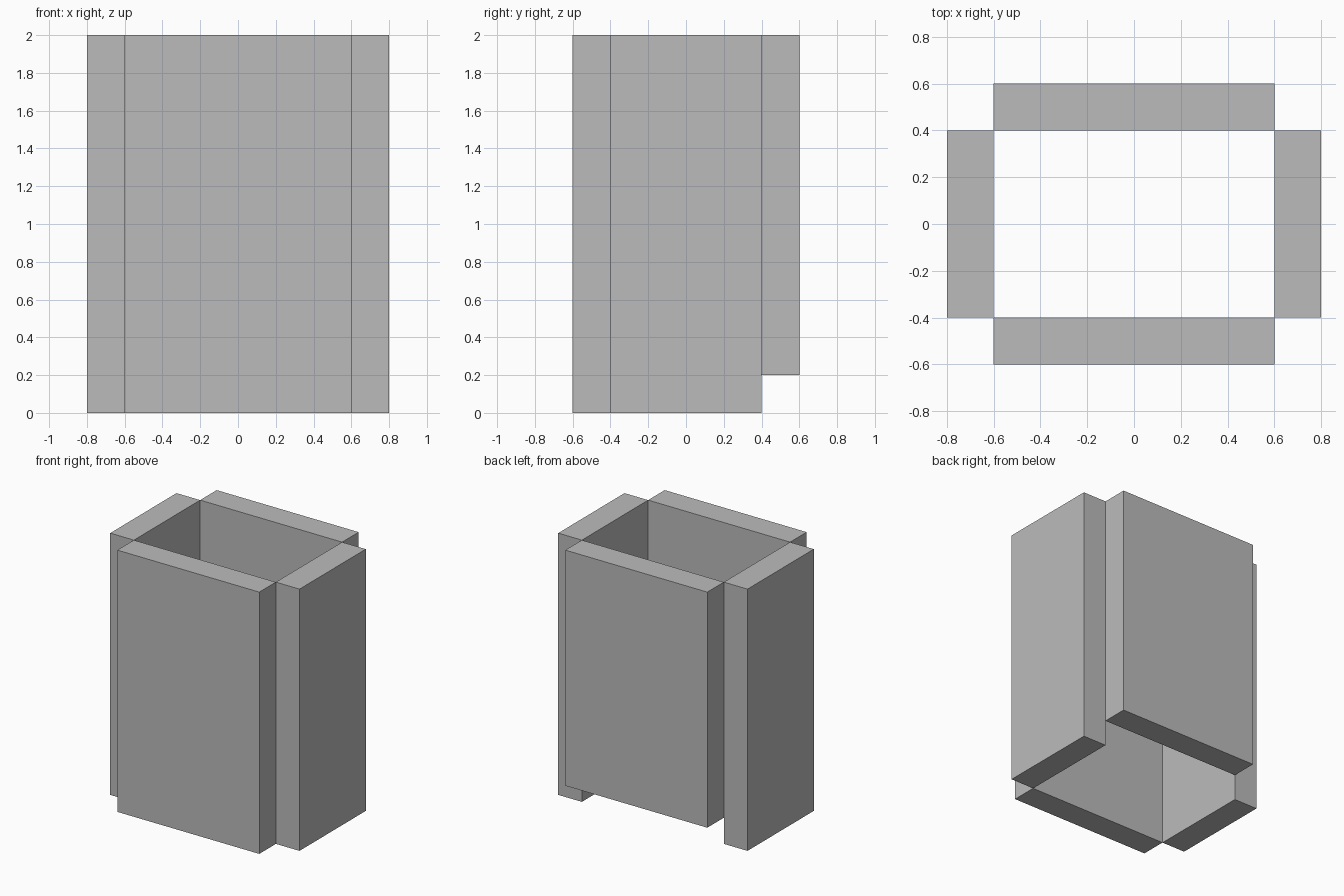
import bpy
from mathutils import Matrix, Vector
import bmesh

cube = bpy.data.objects.get("Cube")
if cube:
    bpy.data.objects.remove(cube, do_unlink=True)

# Single plain grey
grey = bpy.data.materials.new("plain grey")
grey.use_nodes = True
colour = (0.5, 0.5, 0.5, 1.0)
grey.diffuse_color = colour
grey.node_tree.nodes["Principled BSDF"].inputs["Base Color"].default_value = colour


def panel(name, low, high):
    """Box spanning two opposite corners."""
    low, high = Vector(low), Vector(high)
    bm = bmesh.new()
    bmesh.ops.create_cube(bm, size=1, matrix=Matrix.LocRotScale(None, None, high - low))
    mesh = bpy.data.meshes.new(name)
    bm.to_mesh(mesh)
    bm.free()
    mesh.materials.append(grey)
    obj = bpy.data.objects.new(name, mesh)
    obj.location = (low + high) / 2
    bpy.context.collection.objects.link(obj)


W, D, T, H = 0.6, 0.4, 0.2, 2.0  # inner half width, inner half depth, thickness, height
GAP = 0.2                        # opening under the back panel

# Front and back panels
panel("front_panel", (-W, -D - T, 0), (W, -D, H))
panel("back_panel", (-W, D, GAP), (W, D + T, H))

# Side panels
panel("left_panel", (W, -D, 0), (W + T, D, H))
panel("right_panel", (-W - T, -D, 0), (-W, D, H))
